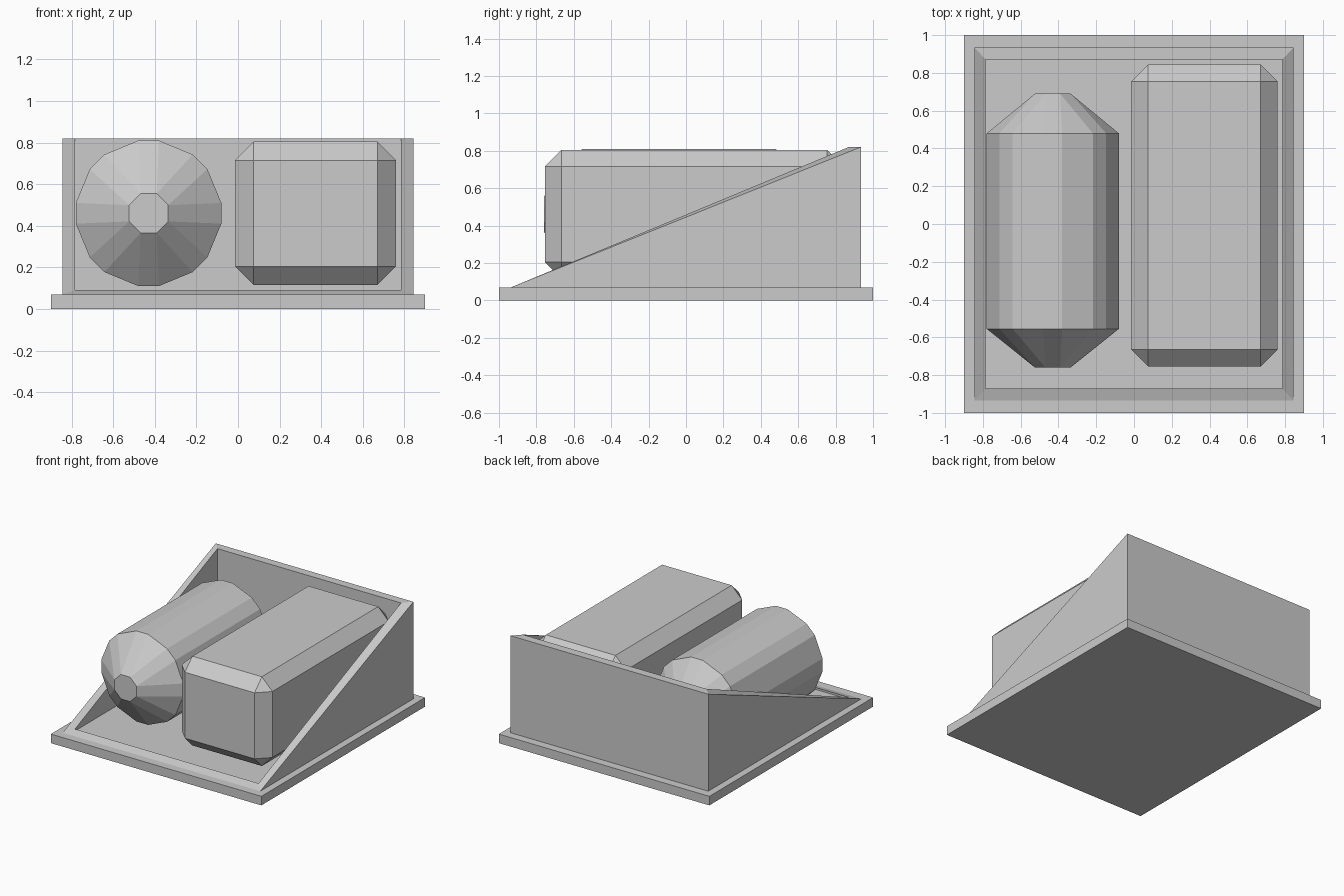
import bpy, bmesh
from math import cos, sin, radians

if "Cube" in bpy.data.objects:
    bpy.data.objects.remove(bpy.data.objects["Cube"], do_unlink=True)

GREY = (0.6, 0.6, 0.6, 1.0)
mat = bpy.data.materials.new("plain_grey")
mat.use_nodes = True
mat.diffuse_color = GREY
mat.node_tree.nodes["Principled BSDF"].inputs["Base Color"].default_value = GREY


def add_object(name, bm):
    bmesh.ops.recalc_face_normals(bm, faces=bm.faces)
    mesh = bpy.data.meshes.new(name)
    bm.to_mesh(mesh)
    bm.free()
    mesh.materials.append(mat)
    obj = bpy.data.objects.new(name, mesh)
    bpy.context.collection.objects.link(obj)
    return obj


def add_box(name, low, high, bevel=0.0):
    bm = bmesh.new()
    bmesh.ops.create_cube(bm, size=1)
    for v in bm.verts:
        v.co = [l + (c + 0.5) * (h - l) for c, l, h in zip(v.co, low, high)]
    if bevel:
        bmesh.ops.bevel(bm, geom=bm.edges[:], offset=bevel, segments=1,
                        profile=0.5, affect='EDGES')
    return add_object(name, bm)


# Flat base plate
BASE_TOP = 0.07
add_box("base_plate", (-0.9, -1, 0), (0.9, 1, BASE_TOP))

# Wedge-shaped tray: sloping side walls, tall back wall, open at the front
bm = bmesh.new()


def ring(x, y, front_z, back_z):
    return [bm.verts.new(p) for p in ((-x, -y, front_z), (x, -y, front_z),
                                      (x, y, back_z), (-x, y, back_z))]


outer_top = ring(0.845, 0.935, BASE_TOP, 0.82)
inner_top = ring(0.785, 0.87, 0.09, 0.82)
inner_floor = ring(0.785, 0.87, 0.075, 0.075)
back_foot = [bm.verts.new((x, 0.935, BASE_TOP)) for x in (0.845, -0.845)]

for upper, lower in ((outer_top, inner_top), (inner_top, inner_floor)):
    for i in range(4):
        j = (i + 1) % 4
        bm.faces.new((upper[i], upper[j], lower[j], lower[i]))
bm.faces.new(inner_floor)
bm.faces.new((outer_top[1], back_foot[0], outer_top[2]))
bm.faces.new((outer_top[0], outer_top[3], back_foot[1]))
bm.faces.new((outer_top[2], back_foot[0], back_foot[1], outer_top[3]))
bm.faces.new((outer_top[0], back_foot[1], back_foot[0], outer_top[1]))
add_object("sloped_tray", bm)

# Chamfered long block on the left
add_box("long_block", (-0.015, -0.755, 0.115), (0.76, 0.845, 0.805), bevel=0.09)

# Faceted barrel on the right: octagon with cut corners, tapering to small caps
bm = bmesh.new()
body = [a + d for a in range(0, 360, 45) for d in (-8.1, 8.1)]
cap = [a + 22.5 for a in range(0, 360, 45)]
for y, radius, angles in ((-0.76, 0.102, cap), (-0.555, 0.3535, body),
                          (0.48, 0.3535, body), (0.69, 0.102, cap)):
    for a in angles:
        t = radians(a)
        bm.verts.new((-0.43 + radius * cos(t), y, 0.46 + radius * sin(t)))
bmesh.ops.convex_hull(bm, input=bm.verts[:])
bmesh.ops.dissolve_limit(bm, angle_limit=radians(1), verts=bm.verts[:],
                         edges=bm.edges[:])
add_object("faceted_barrel", bm)
